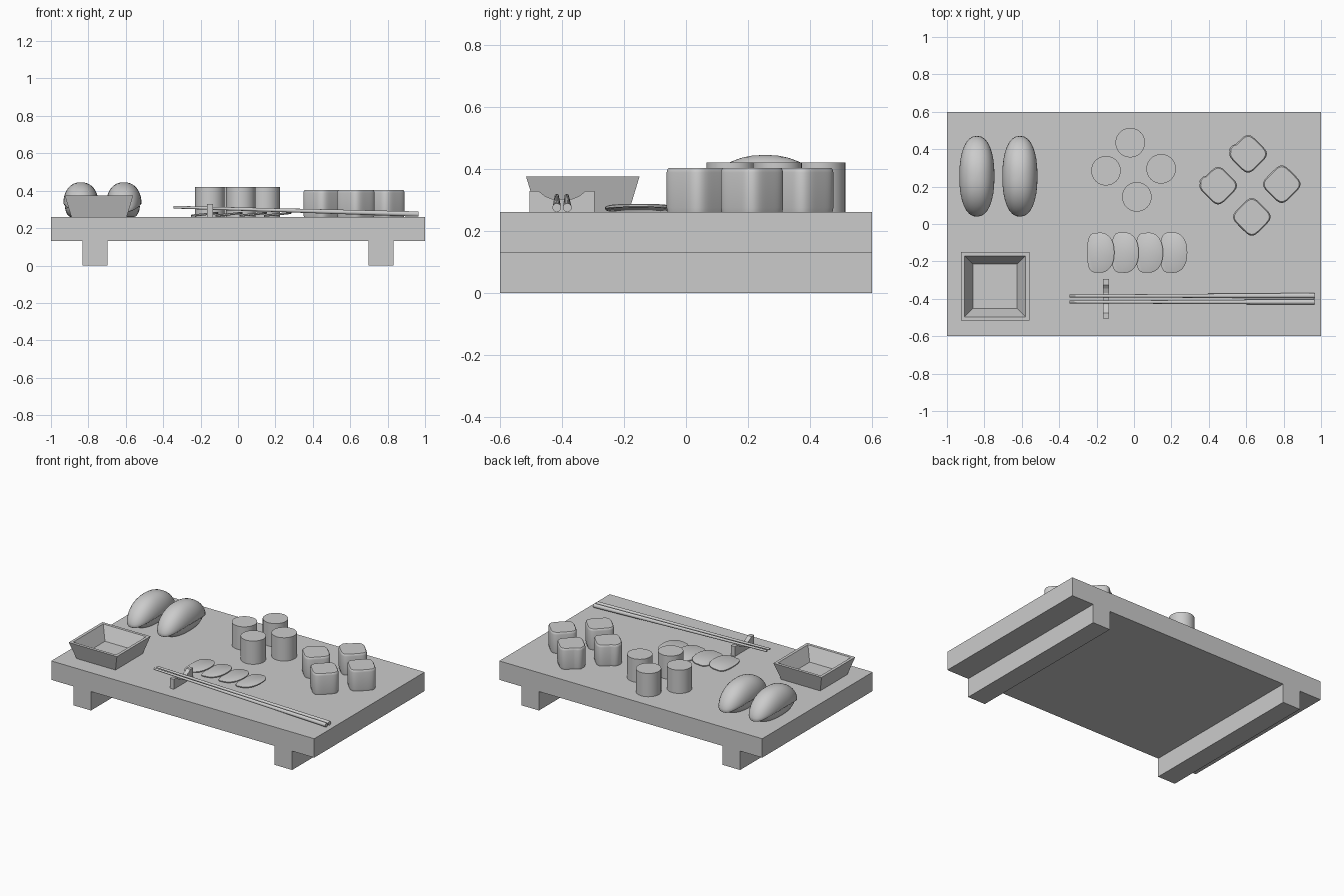
import bpy, bmesh, math
from math import sin, cos, pi
from mathutils import Matrix, Vector

if "Cube" in bpy.data.objects:
    bpy.data.objects.remove(bpy.data.objects["Cube"])

TOP = 0.26  # height of the board surface


def finish(name, bm, smooth=None):
    bmesh.ops.recalc_face_normals(bm, faces=bm.faces)
    me = bpy.data.meshes.new(name)
    bm.to_mesh(me)
    bm.free()
    ob = bpy.data.objects.new(name, me)
    bpy.context.collection.objects.link(ob)
    if smooth:
        bpy.ops.object.select_all(action='DESELECT')
        ob.select_set(True)
        bpy.context.view_layer.objects.active = ob
        bpy.ops.object.shade_smooth_by_angle(angle=math.radians(smooth))
    return ob


def loft(name, rings, smooth=None):
    """Skin a list of closed rings and cap both ends."""
    bm = bmesh.new()
    loops = [[bm.verts.new(p) for p in r] for r in rings]
    n = len(loops[0])
    for a, b in zip(loops, loops[1:]):
        for i in range(n):
            j = (i + 1) % n
            bm.faces.new((a[i], a[j], b[j], b[i]))
    bm.faces.new(loops[0][::-1])
    bm.faces.new(loops[-1])
    return finish(name, bm, smooth)


def box(name, x0, x1, y0, y1, z0, z1):
    return loft(name, [[(x0, y0, z), (x1, y0, z), (x1, y1, z), (x0, y1, z)] for z in (z0, z1)])


def spow(v, e):
    return math.copysign(abs(v) ** e, v)


# serving board with two full-depth feet
box("board", -1, 1, -0.6, 0.6, 0.13, TOP)
for side, x in (("left", -0.765), ("right", 0.765)):
    box(side + "_foot", x - 0.067, x + 0.067, -0.6, 0.6, 0, 0.13)


# nigiri: rice loaf with a draped topping
def blob(name, cx, cy, cz, rx, ry, up, down, droop, e):
    bm = bmesh.new()
    bmesh.ops.create_uvsphere(bm, u_segments=32, v_segments=20, radius=1)
    for v in bm.verts:
        x, y, z = v.co
        h = z * (up if z > 0 else down) - droop * y * y
        v.co = (cx + rx * spow(x, e), cy + ry * spow(y, e), max(TOP, cz + h))
    return finish(name, bm, 60)


for i, x in enumerate((-0.84, -0.61)):
    blob(f"nigiri_rice_{i}", x, 0.255, 0.315, 0.085, 0.195, 0.07, 0.075, 0, 0.85)
    blob(f"nigiri_topping_{i}", x, 0.255, 0.335, 0.094, 0.216, 0.11, 0.03, 0.045, 0.88)

# small round rolls
for i, (x, y) in enumerate([(-0.02, 0.435), (-0.15, 0.285), (0.145, 0.295), (0.015, 0.145)]):
    ring = [(x + 0.079 * cos(a), y + 0.079 * sin(a)) for a in (2 * pi * k / 32 for k in range(32))]
    loft(f"small_roll_{i}", [[(px, py, z) for px, py in ring] for z in (TOP, 0.42)], 40)

# large squarish rolls, two of them with a wrapper seam at the left corner
for i, (x, y, seam) in enumerate([(0.61, 0.375, 1), (0.45, 0.205, 1),
                                  (0.79, 0.213, 0), (0.63, 0.038, 0)]):
    rings = []
    for z, s in ((TOP, 0.97), (0.275, 1), (0.388, 1), (0.398, 0.975), (0.403, 0.93)):
        ring = []
        for k in range(48):
            a = 2 * pi * k / 48
            b = a - pi / 4
            r = 0.083 / (abs(cos(b)) ** 4.5 + abs(sin(b)) ** 4.5) ** (1 / 4.5)
            if seam and 20 <= k <= 22:
                r += 0.009
            ring.append((x + s * r * cos(a), y + s * r * sin(a), z))
        rings.append(ring)
    loft(f"large_roll_{i}", rings, 45)

# overlapping D-shaped garnish slices, each leaning on the next
for i in range(4):
    cx, cy = -0.178 + 0.13 * i, -0.153
    ring = []
    for k in range(32):
        a = 2 * pi * k / 32
        px = 0.073 * (cos(a) if cos(a) > 0 else spow(cos(a), 0.4))
        py = 0.108 * spow(sin(a), 0.85) * (1 if i % 2 else 0.99)
        ring.append((px, py))
    rings = []
    for s, h in ((0.95, 0), (1, 0.003), (1, 0.009), (0.94, 0.012)):
        rings.append([(cx + s * px, cy + s * py, TOP + 0.008 + 0.1 * px + h) for px, py in ring])
    loft(f"garnish_slice_{i}", rings, 50)

# flared square sauce dish: outer wall, lip, inner wall, floor
rings = []
for h, z in ((0.148, TOP), (0.183, 0.375), (0.163, 0.375), (0.118, 0.285)):
    rings.append([(-0.743 + h * sx, -0.333 + h * sy, z)
                  for sx, sy in ((-1, -1), (1, -1), (1, 1), (-1, 1))])
loft("sauce_dish", rings)

# chopstick rest: block with a dipped saddle
profile = [(-0.505, TOP), (-0.295, TOP), (-0.295, 0.328), (-0.325, 0.328), (-0.345, 0.312),
           (-0.37, 0.302), (-0.43, 0.302), (-0.455, 0.312), (-0.475, 0.328), (-0.505, 0.328)]
loft("chopstick_rest", [[(x, y, z) for y, z in profile] for x in (-0.165, -0.135)])

# tapered chopsticks sloping from the rest down to the board
for name, y0, y1 in (("back_chopstick", -0.385, -0.383), ("front_chopstick", -0.417, -0.417)):
    rings = []
    for x, y, z, r in ((-0.345, y0, 0.312, 0.007), (0.965, y1, 0.275, 0.014)):
        rings.append([(x, y + r * cos(a), z + r * sin(a))
                      for a in (2 * pi * k / 16 for k in range(16))])
    loft(name, rings, 40)
